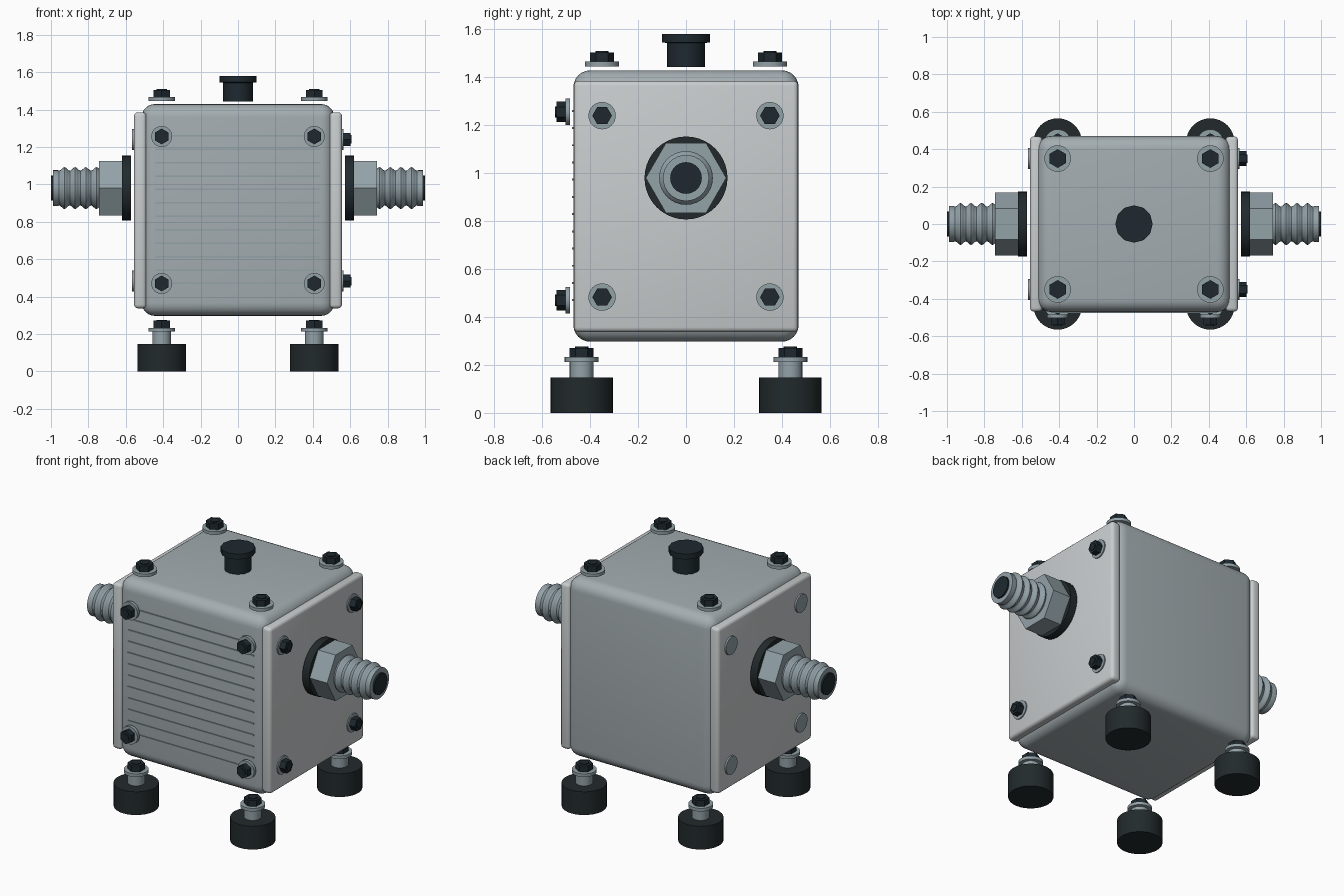
import bpy, bmesh, math
from mathutils import Vector

if "Cube" in bpy.data.objects:
    bpy.data.objects.remove(bpy.data.objects["Cube"])

X, Y, Z = Vector((1, 0, 0)), Vector((0, 1, 0)), Vector((0, 0, 1))


def material(name, rgb):
    m = bpy.data.materials.new(name)
    m.diffuse_color = (*rgb, 1)
    m.use_nodes = True
    m.node_tree.nodes["Principled BSDF"].inputs["Base Color"].default_value = m.diffuse_color
    return m


BODY = material("body_grey", (0.37, 0.42, 0.44))
PLATE = material("plate_grey", (0.58, 0.61, 0.62))
STEEL = material("steel", (0.29, 0.36, 0.39))
RUBBER = material("rubber", (0.016, 0.023, 0.025))
BOLT = material("dark_bolt", (0.013, 0.022, 0.029))


def finish(name, bm, mat, angle=35):
    bmesh.ops.recalc_face_normals(bm, faces=bm.faces[:])
    me = bpy.data.meshes.new(name)
    bm.to_mesh(me)
    bm.free()
    me.materials.append(mat)
    ob = bpy.data.objects.new(name, me)
    bpy.context.collection.objects.link(ob)
    bpy.ops.object.select_all(action='DESELECT')
    bpy.context.view_layer.objects.active = ob
    ob.select_set(True)
    bpy.ops.object.shade_smooth_by_angle(angle=math.radians(angle))
    return ob


def box(name, lo, hi, mat, bevel=0, segments=4):
    lo, hi = Vector(lo), Vector(hi)
    bm = bmesh.new()
    bmesh.ops.create_cube(bm, size=1)
    for v in bm.verts:
        v.co = (lo + hi) / 2 + v.co * (hi - lo)
    if bevel:
        bmesh.ops.bevel(bm, geom=bm.edges[:], offset=bevel, segments=segments,
                        profile=0.5, affect='EDGES')
    return finish(name, bm, mat)


def lathe(name, profile, origin, axis, ref, mat, sides=32):
    """Closed turned solid: profile of (radius, distance along axis); first corner points along ref."""
    origin, side = Vector(origin), axis.cross(ref)
    bm = bmesh.new()
    rings = []
    for r, h in profile:
        ring = []
        for i in range(sides):
            a = 2 * math.pi * i / sides
            ring.append(bm.verts.new(origin + axis * h + (ref * math.cos(a) + side * math.sin(a)) * r))
        rings.append(ring)
    for a, b in zip(rings, rings[1:]):
        for i in range(sides):
            j = (i + 1) % sides
            bm.faces.new((a[i], a[j], b[j], b[i]))
    bm.faces.new(rings[0])
    bm.faces.new(rings[-1])
    return finish(name, bm, mat)


def bolt(name, origin, axis, ref, washer_r, head_r):
    """Washer, hex head and small tip, stacked outward from origin."""
    lathe(name + "_washer", [(washer_r, 0), (washer_r, 0.02)], origin, axis, ref, STEEL)
    lathe(name + "_head", [(head_r, 0.02), (head_r, 0.058)], origin, axis, ref, BOLT, 6)
    lathe(name + "_tip", [(head_r * 0.55, 0.058), (head_r * 0.55, 0.063)], origin, axis, ref, BOLT, 16)


# Rounded housing
box("housing", (-0.515, -0.47, 0.297), (0.515, 0.47, 1.429), BODY, 0.07, 6)

# Cooling ribs on the front face
for i in range(12):
    z = 1.26 - i * 0.0718
    box("front_rib", (-0.44, -0.475, z - 0.004), (0.44, -0.46, z + 0.004), STEEL)

# Front cover bolts
for x in (-0.408, 0.408):
    for z in (0.47, 1.256):
        bolt("front_bolt", (x, -0.483, z), -Y, Z, 0.056, 0.042)

# Top bolts and feet at the four corners
for x in (-0.408, 0.408):
    for y in (-1, 1):
        bolt("top_bolt", (x, y * 0.35, 1.446), Z, Y, 0.071, 0.05)
        foot = (x, y * 0.435, 0)
        lathe("foot_pad", [(0.13, 0), (0.13, 0.147)], foot, Z, Y, RUBBER)
        lathe("foot_stem", [(0.05, 0.147), (0.05, 0.214)], foot, Z, Y, STEEL)
        bolt("foot_bolt", (x, y * 0.435, 0.213), Z, Y, 0.071, 0.05)

# Filler cap on top
lathe("filler_cap", [(0.079, 1.442), (0.079, 1.543), (0.1, 1.546), (0.1, 1.58)],
      (0, 0, 0), Z, Y, BOLT, 12)

# Side plates and hose fittings
barb = [(0.095, 0.735)]
for i in range(33):
    h = 0.757 + (i - 4) / 8 * 0.057
    if 0.736 < h < 0.96:
        barb.append((0.093 + 0.019 * (0.5 + 0.5 * math.cos((h - 0.757) / 0.057 * 2 * math.pi)), h))
barb += [(0.096, 0.965), (0.096, 0.99)]

for s, side in ((-1, "left"), (1, "right")):
    out = X * s
    x0, x1 = sorted((s * 0.49, s * 0.556))
    box(side + "_plate", (x0, -0.468, 0.337), (x1, 0.468, 1.385), PLATE, 0.02, 3)
    c = (0, 0, 0.98)
    lathe(side + "_flange", [(0.173, 0.572), (0.173, 0.62)], c, out, Y, RUBBER, 40)
    lathe(side + "_hex_nut", [(0.168, 0.62), (0.168, 0.742)], c, out, Y, STEEL, 6)
    lathe(side + "_hose_barb", barb, c, out, Y, STEEL)
    lathe(side + "_bore", [(0.066, 0.98), (0.066, 1.0)], c, out, Y, BOLT)
    # Plate fixings: bolts on the right, plain plugs on the left
    for y in (-0.35, 0.35):
        for z in (0.483, 1.24):
            if s > 0:
                bolt("right_bolt", (0.543, y, z), out, Y, 0.057, 0.041)
            else:
                lathe("left_plug", [(0.057, 0.545), (0.057, 0.566)], (0, y, z), out, Y, STEEL)
